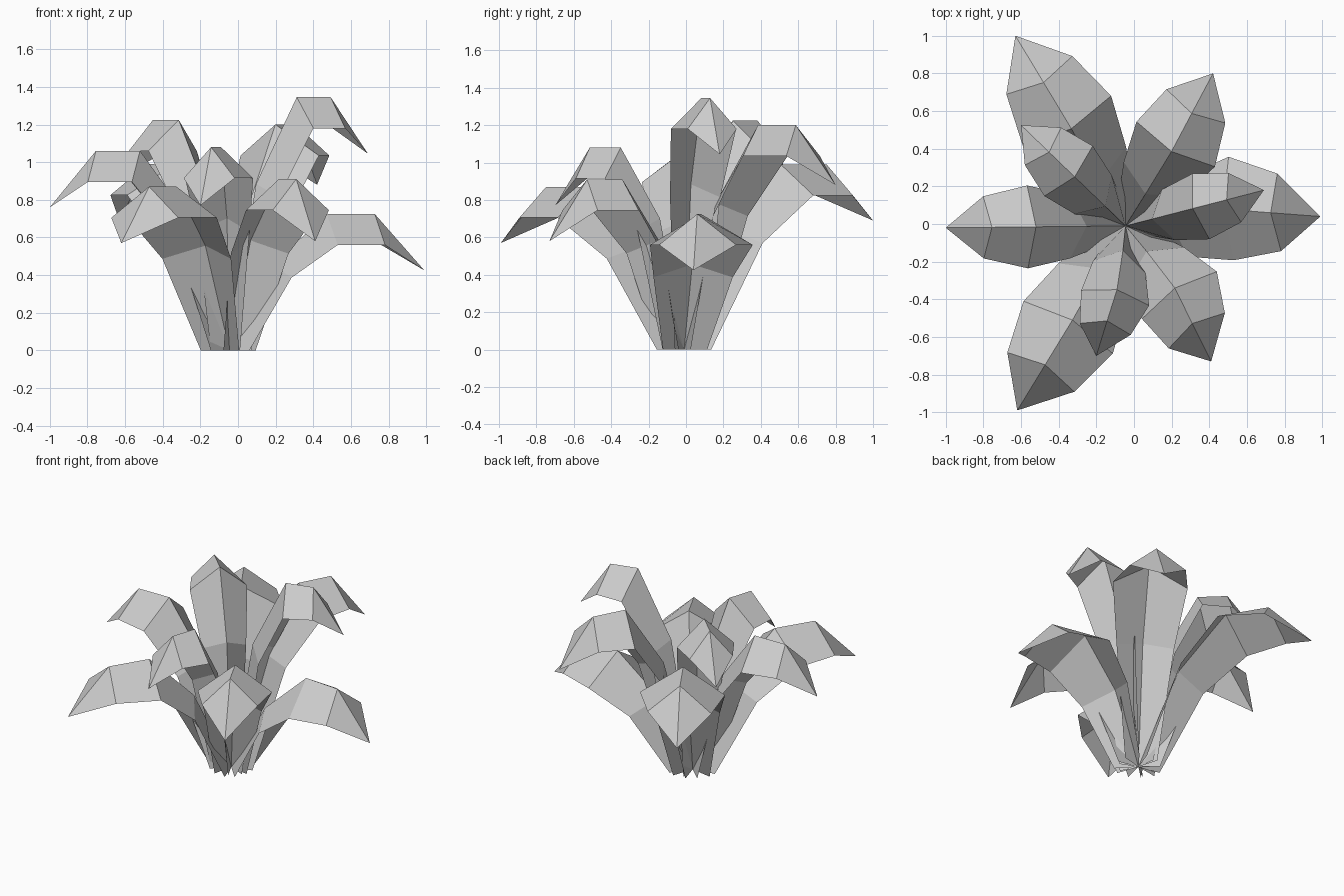
import bpy
from mathutils import Vector

cube = bpy.data.objects.get("Cube")
if cube:
    bpy.data.objects.remove(cube, do_unlink=True)

grey = bpy.data.materials.new("leaf_grey")
grey.use_nodes = True
COLOUR = (0.6, 0.6, 0.6, 1)
grey.diffuse_color = COLOUR
grey.node_tree.nodes["Principled BSDF"].inputs["Base Color"].default_value = COLOUR

CENTRE = Vector((-0.045, -0.01, 0))
UP = Vector((0, 0, 1))


def leaf(name, tip_x, tip_y, top, half_width, sway=0, droop=0.3):
    """Folded leaf rising from the centre, bending flat, then drooping to a tip."""
    reach = Vector((tip_x, tip_y, 0)) - CENTRE
    length = reach.length
    out = reach.normalized()
    side = UP.cross(out)
    rim = top - 0.165
    # rows: edge radius, edge height, half width, spine inset, spine rise, sideways sway
    rows = [
        (0.10, 0, 0.43 * half_width, 0.10, 0, 0),
        (0.31 * length, 0.69 * rim, 0.77 * half_width, 0.09, 0.07, 0.5 * sway),
        (0.545 * length, rim, half_width, 0.045, 0.165, sway),
        (0.79 * length, rim, 0.75 * half_width, 0.045, 0.165, 0.5 * sway),
    ]
    verts = []
    for radius, height, width, inset, rise, shift in rows:
        edge = CENTRE + out * radius + UP * height + side * shift
        verts += [edge + side * width, edge - out * inset + UP * rise, edge - side * width]
    verts.append(CENTRE + reach + UP * (top - droop))

    faces = []
    for row in range(len(rows) - 1):
        for half in range(2):
            a = row * 3 + half
            faces.append((a, a + 1, a + 4, a + 3))
    tip = len(verts) - 1
    faces += [(tip - 3, tip - 2, tip), (tip - 2, tip - 1, tip)]

    mesh = bpy.data.meshes.new(name)
    mesh.from_pydata(verts, [], faces)
    mesh.materials.append(grey)
    obj = bpy.data.objects.new(name, mesh)
    bpy.context.collection.objects.link(obj)


# name, tip x, tip y, crest height, half width, sway, droop
leaf("left_low_leaf", 0.99, 0.04, 0.725, 0.275, 0.065)
leaf("left_tall_leaf", 0.69, 0.18, 1.345, 0.18)
leaf("back_left_leaf", 0.42, 0.80, 1.20, 0.24, -0.015, 0.32)
leaf("back_right_low_leaf", -0.63, 1.00, 0.99, 0.27, -0.01)
leaf("back_right_tall_leaf", -0.60, 0.525, 1.225, 0.185)
leaf("right_leaf", -1.00, -0.02, 1.06, 0.22)
leaf("front_right_leaf", -0.62, -0.99, 0.87, 0.275, 0.01)
leaf("front_tall_leaf", -0.20, -0.70, 1.08, 0.185, 0.03, 0.31)
leaf("front_left_leaf", 0.41, -0.73, 0.91, 0.235, 0.045, 0.33)
